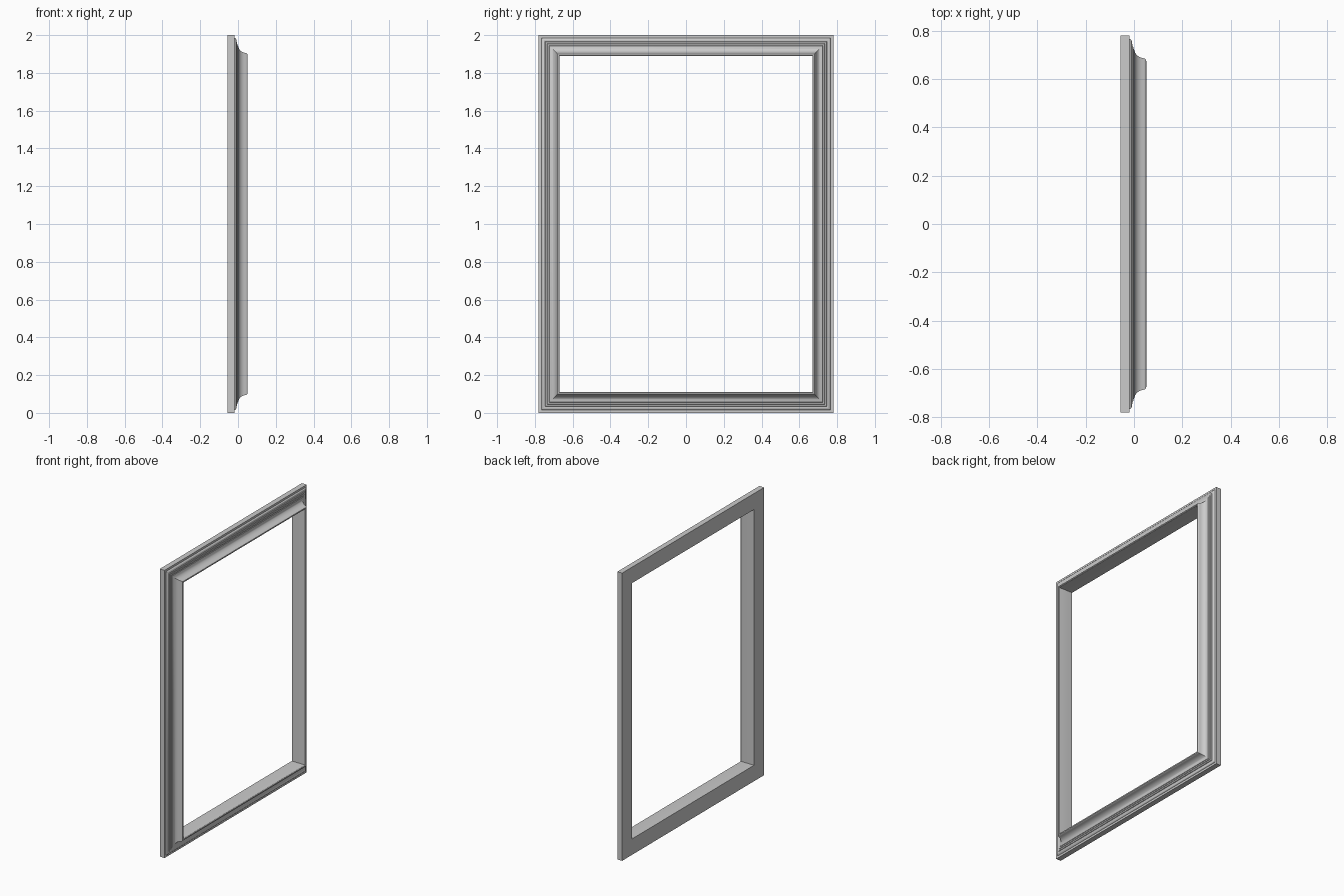
import bpy, bmesh, math

if "Cube" in bpy.data.objects:
    bpy.data.objects.remove(bpy.data.objects["Cube"])

HALF_W, HEIGHT = 0.78, 2.0

# Moulding profile: (inset from outer edge, depth x)
profile = [(0.0, -0.055), (0.0, -0.018), (0.014, -0.018), (0.016, -0.014),
           (0.021, -0.010), (0.028, -0.008), (0.034, -0.010), (0.036, -0.006),
           (0.045, -0.006), (0.047, -0.003), (0.055, -0.003), (0.057, 0.0)]
# Cove sweeping up towards the opening
for i in range(1, 9):
    a = math.radians(80) * i / 8
    profile.append((0.059 + 0.036 * math.sin(a), 0.002 + 0.046 * (1 - math.cos(a))))
# Rounded lip and inner face
profile += [(0.097, 0.047), (0.100, 0.050), (0.107, 0.051), (0.110, 0.048),
            (0.111, 0.043), (0.111, -0.055)]

# Mitred frame: the profile carried round four corners
bm = bmesh.new()
rings = []
for sy, top in ((-1, 0), (1, 0), (1, 1), (-1, 1)):
    rings.append([bm.verts.new((x, sy * (HALF_W - d), HEIGHT - d if top else d))
                  for d, x in profile])
n = len(profile)
for c in range(4):
    a, b = rings[c], rings[(c + 1) % 4]
    for i in range(n):
        j = (i + 1) % n
        bm.faces.new((a[i], b[i], b[j], a[j]))
bmesh.ops.recalc_face_normals(bm, faces=bm.faces)
mesh = bpy.data.meshes.new("moulded_frame")
bm.to_mesh(mesh)
bm.free()

frame = bpy.data.objects.new("moulded_frame", mesh)
bpy.context.collection.objects.link(frame)
bpy.context.view_layer.objects.active = frame
frame.select_set(True)
bpy.ops.object.shade_smooth_by_angle(angle=math.radians(30))
